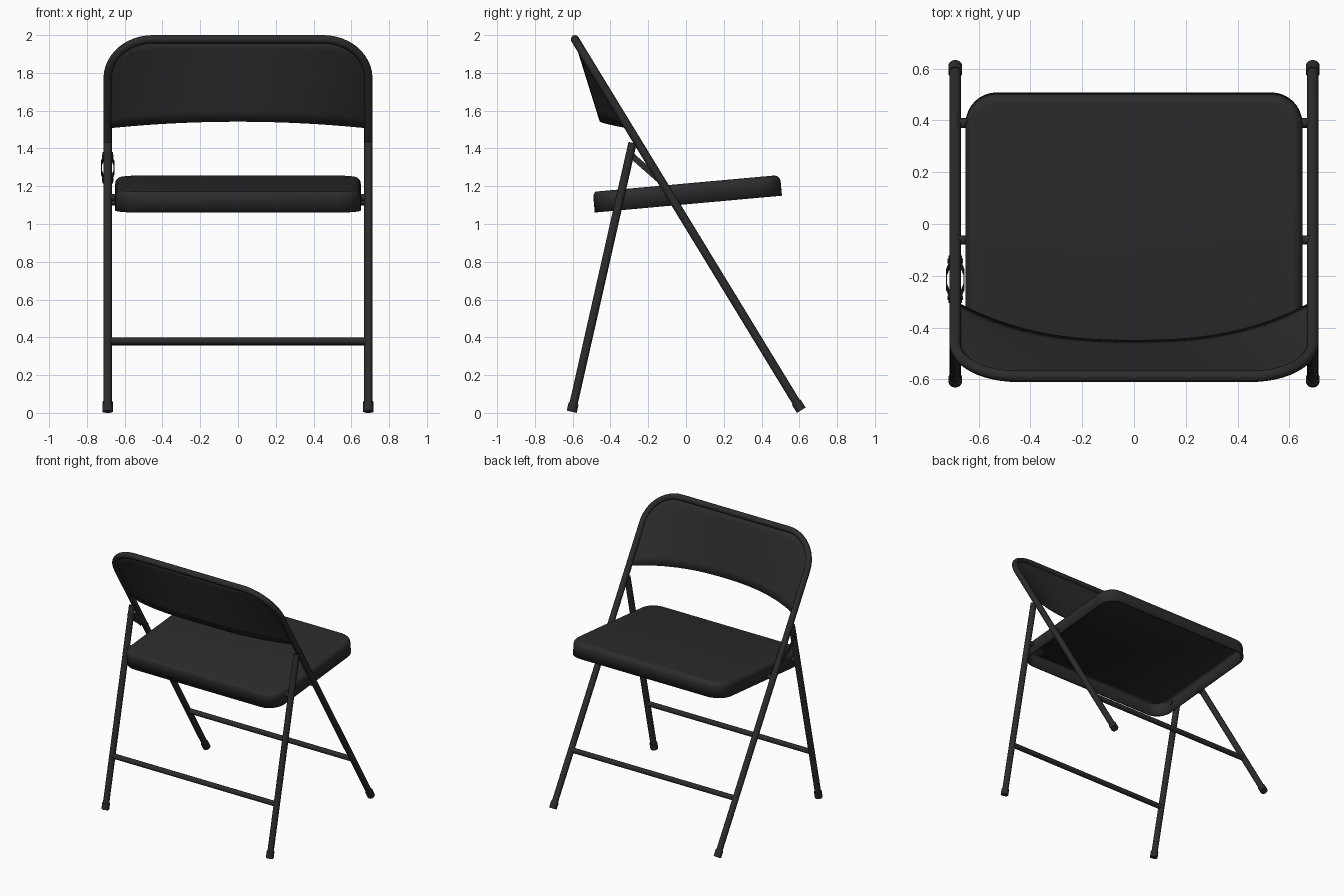
import bpy, bmesh, math
from mathutils import Vector, Matrix

if "Cube" in bpy.data.objects:
    bpy.data.objects.remove(bpy.data.objects["Cube"])

dark = bpy.data.materials.new("dark_metal")
dark.diffuse_color = (0.025, 0.025, 0.025, 1)
dark.use_nodes = True
dark.node_tree.nodes["Principled BSDF"].inputs["Base Color"].default_value = dark.diffuse_color
R = 0.022                               # tube radius
X = 0.69                                # half spacing of the legs
FOOT = Vector((0, 0.61, 0.014))         # main frame, bottom and top
HEAD = Vector((0, -0.588, 1.978))
BACK_FOOT = Vector((0, -0.605, 0.006))  # other leg pair
BACK_TOP = Vector((0, -0.283, 1.43))
UP = (HEAD - FOOT).normalized()
LEN = (HEAD - FOOT).length


def finish(obj, angle=35):
    obj.data.materials.append(dark)
    bpy.ops.object.select_all(action='DESELECT')
    obj.select_set(True)
    bpy.context.view_layer.objects.active = obj
    bpy.ops.object.shade_smooth_by_angle(angle=math.radians(angle))
    return obj


def from_bmesh(name, bm, angle=35):
    bmesh.ops.recalc_face_normals(bm, faces=bm.faces)
    me = bpy.data.meshes.new(name)
    bm.to_mesh(me)
    bm.free()
    obj = bpy.data.objects.new(name, me)
    bpy.context.collection.objects.link(obj)
    return finish(obj, angle)


def rod(name, a, b, r=R, sides=20):
    a, b = Vector(a), Vector(b)
    bm = bmesh.new()
    d = b - a
    m = Matrix.Translation((a + b) / 2) @ d.to_track_quat('Z', 'Y').to_matrix().to_4x4()
    bmesh.ops.create_cone(bm, cap_ends=True, segments=sides, radius1=r, radius2=r,
                          depth=d.length, matrix=m)
    return from_bmesh(name, bm)


def tube(name, pts, r):
    cu = bpy.data.curves.new(name, 'CURVE')
    cu.dimensions = '3D'
    cu.bevel_depth = r
    cu.bevel_resolution = 4
    cu.use_fill_caps = True
    sp = cu.splines.new('POLY')
    sp.points.add(len(pts) - 1)
    for p, co in zip(sp.points, pts):
        p.co = (*co, 1)
    obj = bpy.data.objects.new(name, cu)
    bpy.context.collection.objects.link(obj)
    bpy.ops.object.select_all(action='DESELECT')
    obj.select_set(True)
    bpy.context.view_layer.objects.active = obj
    bpy.ops.object.convert(target='MESH')
    return finish(bpy.context.object)


def on_frame(x, s):
    return FOOT + UP * s + Vector((x, 0, 0))


# Main frame: one bent tube, legs and back hoop
CR = 0.24
right = [(X, 0.0)]
for i in range(13):
    t = math.pi / 2 * i / 12
    right.append((X - CR + CR * math.cos(t), LEN - CR + CR * math.sin(t)))
path = right + [(-x, s) for x, s in reversed(right)]
tube("main_frame", [on_frame(x, s) for x, s in path], R)

# Second leg pair, feet, seat pivots
back_dir = (BACK_TOP - BACK_FOOT).normalized()
for side, sx in (("left", -1), ("right", 1)):
    o = Vector((sx * X, 0, 0))
    rod(side + "_rear_leg", BACK_FOOT + o, BACK_TOP + o)
    rod(side + "_frame_foot", FOOT + o, FOOT + o + UP * 0.05, 0.027)
    rod(side + "_rear_foot", BACK_FOOT + o, BACK_FOOT + o + back_dir * 0.045, 0.027)
    for n, y, z in (("frame", -0.062, 1.117), ("rear", -0.347, 1.14)):
        rod(side + "_" + n + "_pivot", (sx * 0.63, y, z), (sx * X, y, z), 0.018)

# Cross bars
for name, y, z in (("frame_crossbar", 0.39, 0.375), ("rear_crossbar", -0.52, 0.38)):
    rod(name, (-X, y, z), (X, y, z), 0.019)

# Locking link on the left side: two bowed plates and end pins
a, b = Vector((-X, -0.285, 1.36)), Vector((-X, -0.143, 1.235))
d = (b - a).normalized()
w = Vector((0, -d.z, d.y)) * 0.016
for name, sx in (("outer", -1), ("inner", 1)):
    bm = bmesh.new()
    prev = None
    for t, off in ((-0.07, 0.022), (0.15, 0.022), (0.3, 0.031), (0.7, 0.031), (0.85, 0.022), (1.07, 0.022)):
        c = a.lerp(b, t)
        row = [bm.verts.new(c + w * k + Vector((sx * (off + th), 0, 0)))
               for k, th in ((-1, 0), (1, 0), (1, 0.005), (-1, 0.005))]
        if prev:
            for i in range(4):
                j = (i + 1) % 4
                bm.faces.new((prev[i], prev[j], row[j], row[i]))
        else:
            bm.faces.new(row)
        prev = row
    bm.faces.new(prev)
    from_bmesh(name + "_link_plate", bm)
for name, p in (("upper", a), ("lower", b)):
    rod(name + "_link_pin", p - Vector((0.03, 0, 0)), p + Vector((0.03, 0, 0)), 0.009, 12)

# Backrest: flat along the hoop, bowed backward at its lower edge
bm = bmesh.new()
cols = []
N, M = 40, 8
for i in range(N + 1):
    x = X * math.sin(math.pi * (i / N - 0.5))
    k = abs(x) / X
    over = max(0, abs(x) - (X - CR))
    top = on_frame(x, LEN - CR + math.sqrt(max(0, CR * CR - over * over)))
    bow = 1 - k ** 2.5
    low = Vector((x, -0.302 - 0.15 * bow, 1.508 + 0.035 * (1 - k * k)))
    cols.append([bm.verts.new(low.lerp(top, j / M)) for j in range(M + 1)])
for i in range(N):
    for j in range(M):
        bm.faces.new((cols[i][j], cols[i + 1][j], cols[i + 1][j + 1], cols[i][j + 1]))
back = from_bmesh("backrest", bm)
mod = back.modifiers.new("thickness", 'SOLIDIFY')
mod.thickness = 0.01
mod.offset = 0

# Seat: rounded pan, open underneath
H, BEV, CORNER = 0.11, 0.035, 0.12


def outline(inset):
    x0, yf, yr = 0.65 - inset, 0.5 - inset, -0.495 + inset * 0.5
    r = CORNER - inset
    pts = []
    for q, (cx, cy) in enumerate(((x0 - r, yf - r), (r - x0, yf - r), (r - x0, yr + r), (x0 - r, yr + r))):
        for i in range(9):
            t = math.pi / 2 * (q + i / 8)
            pts.append((cx + r * math.cos(t), cy + r * math.sin(t)))
    return pts


profile = [(0, 0)] + [(BEV * (1 - math.cos(t)), H - BEV + BEV * math.sin(t))
                      for t in (math.pi / 2 * i / 6 for i in range(7))]
bm = bmesh.new()
prev = None
for inset, z in profile:
    ring = [bm.verts.new((x, y, z)) for x, y in outline(inset)]
    if prev:
        for i in range(len(ring)):
            j = (i + 1) % len(ring)
            bm.faces.new((prev[i], prev[j], ring[j], ring[i]))
    prev = ring
cap = bm.faces.new(prev)
cap.normal_update()
seat = from_bmesh("seat", bm, 40)
seat.location = (0, 0.01, 1.105)
seat.rotation_euler = (math.atan(0.09), 0, 0)
mod = seat.modifiers.new("thickness", 'SOLIDIFY')
mod.thickness = 0.015
mod.offset = -1
